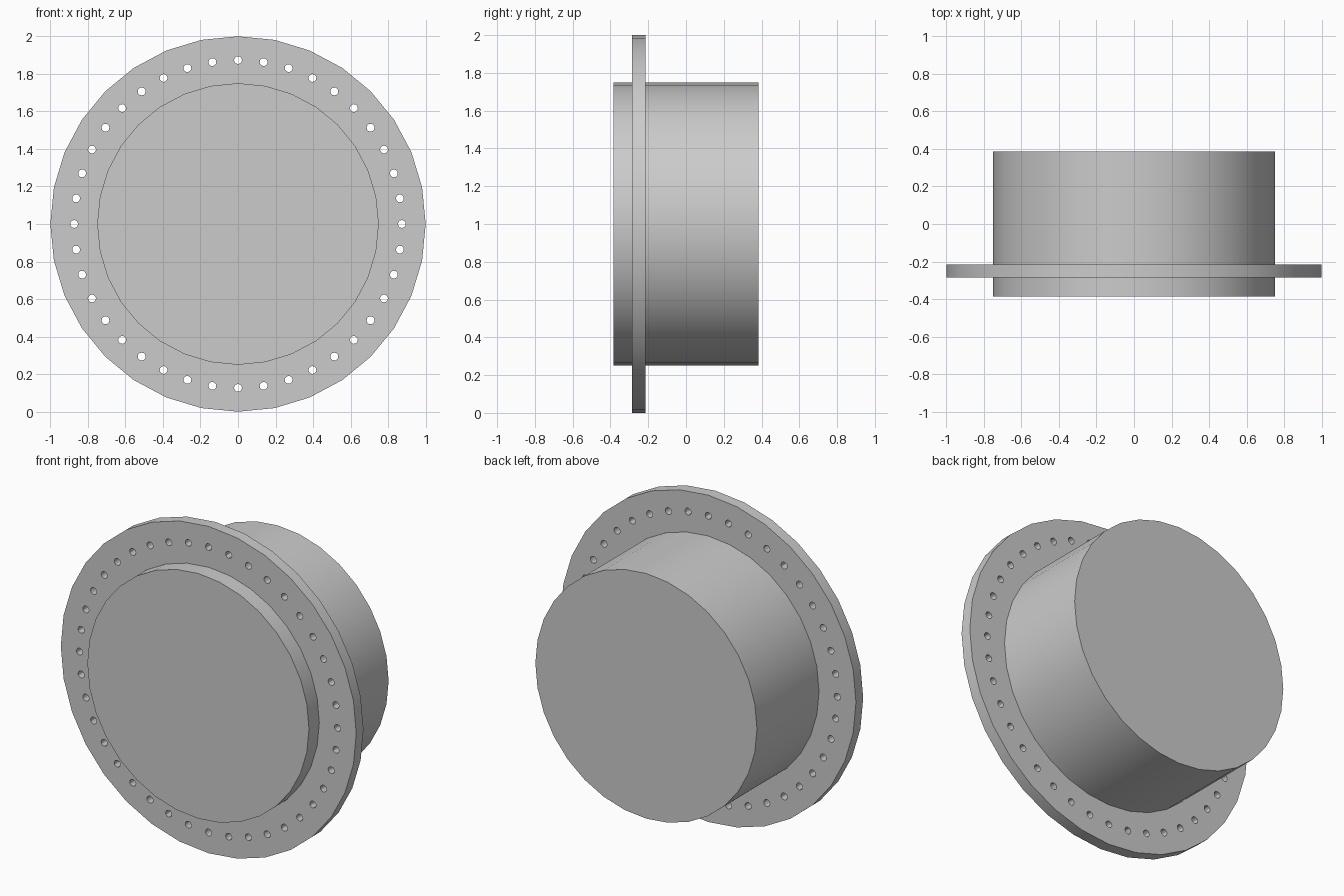
import bpy, bmesh
from math import sin, cos, pi, radians
from mathutils import Vector

cube = bpy.data.objects.get("Cube")
if cube:
    bpy.data.objects.remove(cube)

CENTRE_Z = 1.0
SIDES = 32
DRUM_RADIUS = 0.75
HOLES = 40

# Plain grey metal
grey = bpy.data.materials.new("grey metal")
grey.use_nodes = True
colour = (0.6, 0.6, 0.6, 1)
grey.diffuse_color = colour
grey.node_tree.nodes["Principled BSDF"].inputs["Base Color"].default_value = colour


def add_loop(bm, radius, sides, y, cx=0, cz=CENTRE_Z):
    """Closed ring of edges facing the y axis."""
    verts = [bm.verts.new((cx + radius * sin(2 * pi * i / sides), y,
                           cz + radius * cos(2 * pi * i / sides)))
             for i in range(sides)]
    return [bm.edges.new((verts[i - 1], verts[i])) for i in range(sides)]


def extruded_plate(name, loops, front, back):
    """Fill the outline loops (inner ones become holes) and extrude along y."""
    bm = bmesh.new()
    edges = []
    for radius, sides, cx, cz in loops:
        edges += add_loop(bm, radius, sides, front, cx, cz)
    bmesh.ops.triangle_fill(bm, edges=edges, use_beauty=True, normal=Vector((0, -1, 0)))
    result = bmesh.ops.extrude_face_region(bm, geom=bm.faces[:], use_keep_orig=True)
    moved = [v for v in result["geom"] if isinstance(v, bmesh.types.BMVert)]
    bmesh.ops.translate(bm, verts=moved, vec=(0, back - front, 0))
    bmesh.ops.recalc_face_normals(bm, faces=bm.faces[:])
    mesh = bpy.data.meshes.new(name)
    bm.to_mesh(mesh)
    bm.free()
    mesh.materials.append(grey)
    obj = bpy.data.objects.new(name, mesh)
    bpy.context.collection.objects.link(obj)
    bpy.ops.object.select_all(action="DESELECT")
    obj.select_set(True)
    bpy.context.view_layer.objects.active = obj
    bpy.ops.object.shade_smooth_by_angle(angle=radians(30))
    return obj


# Solid drum
extruded_plate("drum", [(DRUM_RADIUS, SIDES, 0, CENTRE_Z)], -0.385, 0.385)

# Flange ring with its circle of bolt holes
bolt_circle = [(0.021, 12, 0.873 * sin(2 * pi * i / HOLES),
                CENTRE_Z + 0.873 * cos(2 * pi * i / HOLES)) for i in range(HOLES)]
extruded_plate("bolt_flange",
               [(1.0, SIDES, 0, CENTRE_Z), (DRUM_RADIUS, SIDES, 0, CENTRE_Z)] + bolt_circle,
               -0.285, -0.215)
